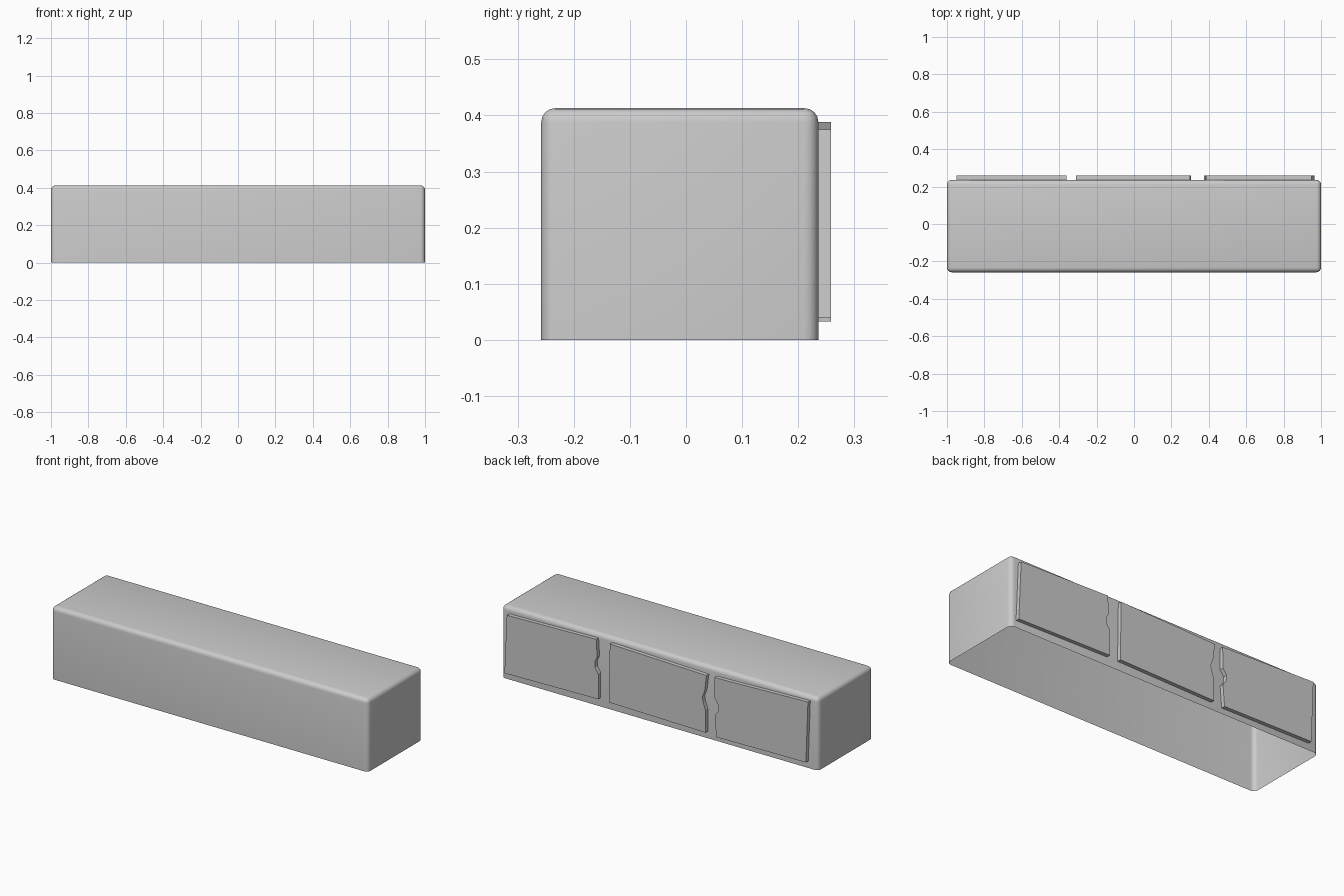
import bpy, bmesh

if "Cube" in bpy.data.objects:
    bpy.data.objects.remove(bpy.data.objects["Cube"])

BACK, FRONT, HEIGHT = 0.236, -0.258, 0.413
PANEL_Y = 0.258


def add_object(name, bm):
    bmesh.ops.recalc_face_normals(bm, faces=bm.faces)
    mesh = bpy.data.meshes.new(name)
    bm.to_mesh(mesh)
    bm.free()
    obj = bpy.data.objects.new(name, mesh)
    bpy.context.collection.objects.link(obj)
    return obj


def shade(obj, angle):
    bpy.ops.object.select_all(action='DESELECT')
    obj.select_set(True)
    bpy.context.view_layer.objects.active = obj
    bpy.ops.object.shade_smooth_by_angle(angle=angle)


# Block shell: rounded top and upright edges, open underneath
bm = bmesh.new()
bmesh.ops.create_cube(bm, size=1)
for v in bm.verts:
    v.co = (v.co.x * 2,
            v.co.y * (BACK - FRONT) + (BACK + FRONT) / 2,
            (v.co.z + 0.5) * HEIGHT)
bottom = [f for f in bm.faces if all(v.co.z < 0.01 for v in f.verts)]
bmesh.ops.delete(bm, geom=bottom, context='FACES_ONLY')
edges = [e for e in bm.edges if any(v.co.z > 0.01 for v in e.verts)]
bmesh.ops.bevel(bm, geom=edges, offset=0.025, segments=4, profile=0.5,
                affect='EDGES', clamp_overlap=True)
shade(add_object("block_shell", bm), 0.6)


# Thin raised slabs on the back, outlined as (x, z), some with chipped edges
def slab(name, outline):
    bm = bmesh.new()
    outer = [bm.verts.new((x, PANEL_Y, z)) for x, z in outline]
    inner = [bm.verts.new((x, BACK, z)) for x, z in outline]
    bm.faces.new(outer)
    n = len(outline)
    for i in range(n):
        j = (i + 1) % n
        bm.faces.new((outer[i], outer[j], inner[j], inner[i]))
    obj = add_object(name, bm)
    # face the front of the slab outwards
    front = max(obj.data.polygons, key=lambda p: p.center.y)
    if front.normal.y < 0:
        obj.data.flip_normals()


slab("back_slab_right", [(0.95, 0.375), (0.386, 0.388), (0.38, 0.285),
                         (0.393, 0.265), (0.393, 0.225), (0.373, 0.195),
                         (0.373, 0.05), (0.965, 0.04)])
slab("back_slab_middle", [(0.30, 0.385), (-0.31, 0.368), (-0.298, 0.275),
                          (-0.283, 0.237), (-0.29, 0.205), (-0.303, 0.17),
                          (-0.303, 0.04), (0.305, 0.05)])
slab("back_slab_left", [(-0.36, 0.37), (-0.95, 0.388), (-0.937, 0.04),
                        (-0.372, 0.033), (-0.362, 0.155), (-0.382, 0.182),
                        (-0.386, 0.217), (-0.362, 0.25)])
